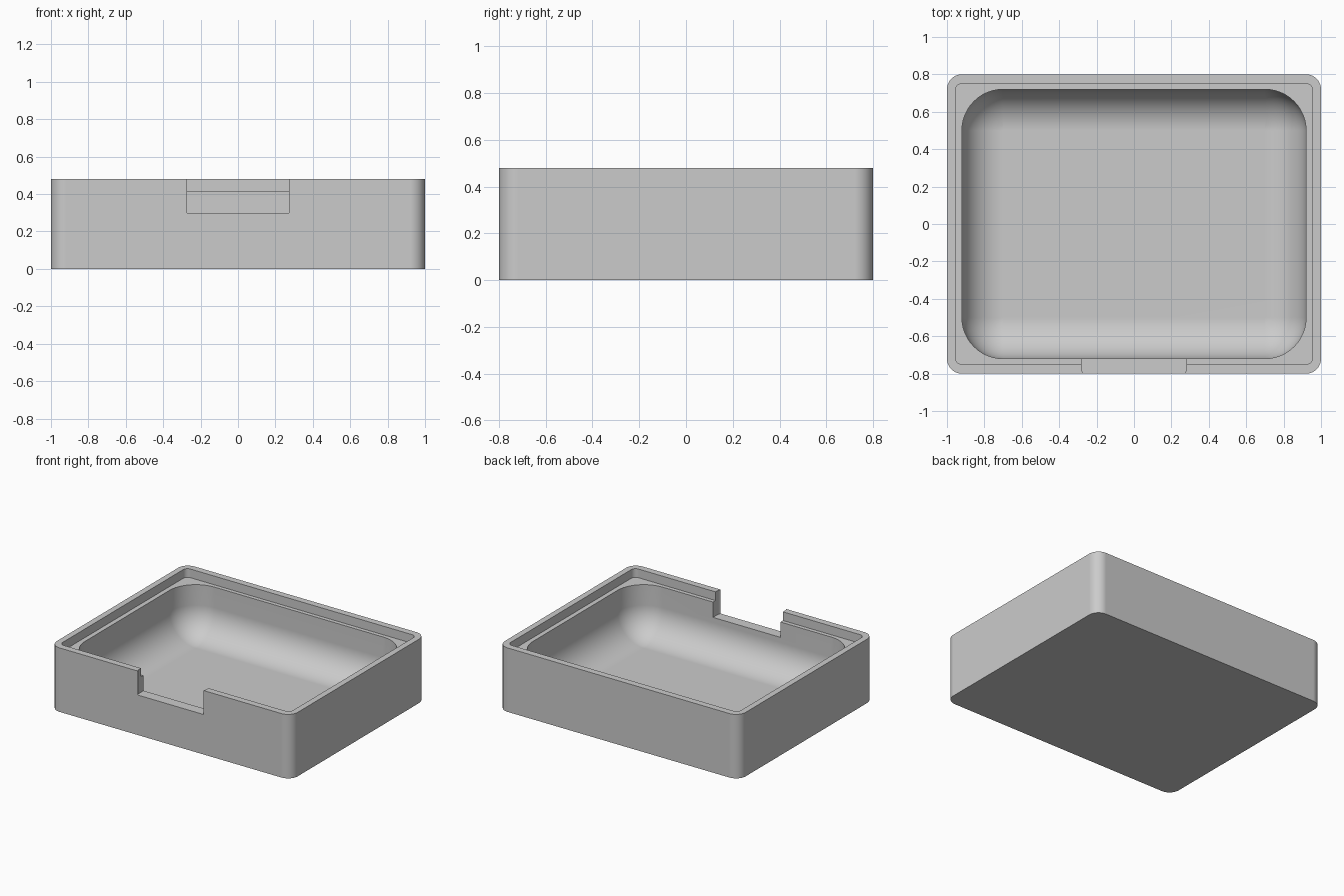
import bpy
import bmesh
import math

if "Cube" in bpy.data.objects:
    bpy.data.objects.remove(bpy.data.objects["Cube"])

HALF_X, HALF_Y, HEIGHT = 1.0, 0.8, 0.48
LEDGE_Z, FLOOR_Z, NOTCH_Z = 0.415, 0.04, 0.30
FILLET = 0.22
STEPS = 12

grey = bpy.data.materials.new("plain grey")
grey.use_nodes = True
colour = (0.6, 0.6, 0.6, 1)
grey.diffuse_color = colour
grey.node_tree.nodes["Principled BSDF"].inputs["Base Color"].default_value = colour


def rounded_ring(bm, hx, hy, radius, z, cy=0):
    """Closed loop of vertices around a rounded rectangle."""
    ring = []
    for corner, (sx, sy) in enumerate([(1, 1), (-1, 1), (-1, -1), (1, -1)]):
        for i in range(STEPS + 1):
            a = (corner + i / STEPS) * math.pi / 2
            ring.append(bm.verts.new((sx * (hx - radius) + radius * math.cos(a),
                                      cy + sy * (hy - radius) + radius * math.sin(a), z)))
    return ring


def loft(name, sections):
    """Skin a stack of rounded rectangles and cap both ends."""
    bm = bmesh.new()
    rings = [rounded_ring(bm, *s) for s in sections]
    for a, b in zip(rings, rings[1:]):
        for i in range(len(a)):
            j = (i + 1) % len(a)
            bm.faces.new((a[i], a[j], b[j], b[i]))
    bm.faces.new(rings[0][::-1])
    bm.faces.new(rings[-1])
    bmesh.ops.remove_doubles(bm, verts=bm.verts, dist=1e-5)
    bmesh.ops.recalc_face_normals(bm, faces=bm.faces)
    mesh = bpy.data.meshes.new(name)
    bm.to_mesh(mesh)
    bm.free()
    obj = bpy.data.objects.new(name, mesh)
    bpy.context.collection.objects.link(obj)
    mesh.materials.append(grey)
    return obj


# Outer wall, stepped rim and ledge
sections = [
    (HALF_X, HALF_Y, 0.08, 0),
    (HALF_X, HALF_Y, 0.08, HEIGHT),
    (0.955, 0.75, 0.035, HEIGHT),
    (0.955, 0.75, 0.035, LEDGE_Z),
    (0.92, 0.72, FILLET, LEDGE_Z),
]
# Cavity wall curving into the floor
for i in range(STEPS + 1):
    a = i / STEPS * math.pi / 2
    inset = FILLET * (1 - math.cos(a))
    sections.append((0.92 - inset, 0.72 - inset, FILLET - inset,
                     FLOOR_Z + FILLET * (1 - math.sin(a))))
tray = loft("tray_body", sections)

# Finger notch in the front wall
cutter = loft("notch_cutter", [(0.28, 0.13, 0.06, z, -0.70) for z in (NOTCH_Z, 0.6)])
cutter.hide_render = True
cut = tray.modifiers.new("finger notch", 'BOOLEAN')
cut.operation = 'DIFFERENCE'
cut.solver = 'EXACT'
cut.object = cutter

bpy.ops.object.select_all(action='DESELECT')
tray.select_set(True)
bpy.context.view_layer.objects.active = tray
bpy.ops.object.modifier_apply(modifier=cut.name)
bpy.data.objects.remove(cutter)

# Smooth rounded corners while the broad walls stay flat
bpy.ops.object.shade_smooth_by_angle(angle=math.radians(30))
flat_walls = tray.modifiers.new("flat walls", 'WEIGHTED_NORMAL')
flat_walls.keep_sharp = True
